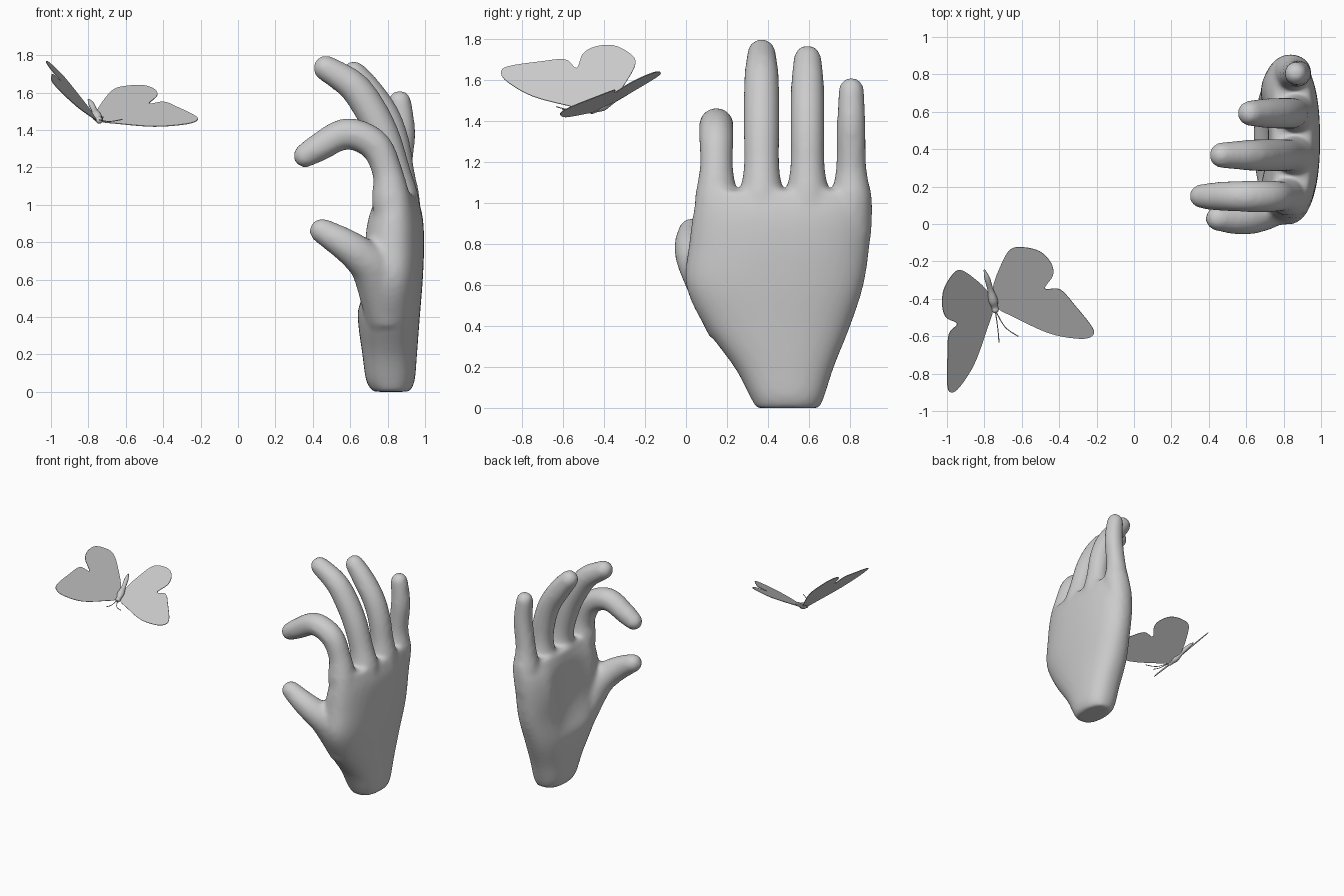
import bpy, bmesh
from math import cos, sin, pi, copysign
from mathutils import Vector

if "Cube" in bpy.data.objects:
    bpy.data.objects.remove(bpy.data.objects["Cube"])


def spline(pts, steps, closed=False):
    """Smooth curve through points of any dimension."""
    p, n = [Vector(q) for q in pts], len(pts)
    at = (lambda i: p[i % n]) if closed else (lambda i: p[max(0, min(n - 1, i))])
    out = []
    for i in range(n if closed else n - 1):
        a, b, c, d = at(i - 1), at(i), at(i + 1), at(i + 2)
        for s in range(steps):
            t = s / steps
            out.append(0.5 * (2 * b + (c - a) * t + (2 * a - 5 * b + 4 * c - d) * t**2
                              + (3 * b - a - 3 * c + d) * t**3))
    return out if closed else out + [p[-1]]


def loft(bm, rings):
    """Skin a closed tube over rings of equal size."""
    rings = [[bm.verts.new(v) for v in r] for r in rings]
    n = len(rings[0])
    for a, b in zip(rings, rings[1:]):
        for i in range(n):
            bm.faces.new((a[i], a[(i + 1) % n], b[(i + 1) % n], b[i]))
    bm.faces.new(rings[0][::-1])
    bm.faces.new(rings[-1])


def tube(bm, pts, ref, sides=20, steps=5):
    """Round tapered tube through (x, y, z, radius) with a rounded tip."""
    path = spline(pts, steps)
    end, before = path[-1], path[-2]
    d = (end.xyz - before.xyz).normalized()
    for k in (0.35, 0.65, 0.85, 0.97):
        path.append(Vector((*(end.xyz + d * end.w * k), end.w * (1 - k * k) ** 0.5)))
    rings = []
    for i, q in enumerate(path):
        t = (path[min(i + 1, len(path) - 1)].xyz - path[max(i - 1, 0)].xyz).normalized()
        u = t.cross(Vector(ref)).normalized()
        v = t.cross(u)
        rings.append([q.xyz + q.w * (u * cos(2 * pi * k / sides) + v * sin(2 * pi * k / sides))
                      for k in range(sides)])
    loft(bm, rings)


def finish(bm, name):
    bmesh.ops.recalc_face_normals(bm, faces=bm.faces)
    me = bpy.data.meshes.new(name)
    bm.to_mesh(me)
    bm.free()
    ob = bpy.data.objects.new(name, me)
    bpy.context.collection.objects.link(ob)
    return ob


def smooth(ob):
    for f in ob.data.polygons:
        f.use_smooth = True


# Palm: cross-sections as z, y min, y max, x min (palm side), x max (back)
bm = bmesh.new()
sections = [(0, .34, .65, .72, .92), (.06, .31, .675, .685, .945), (.2, .235, .72, .665, .957),
            (.4, .09, .80, .64, .972), (.6, .0, .865, .65, .988), (.8, .015, .895, .65, .995),
            (.95, .035, .908, .68, .985), (1.06, .055, .905, .745, .95)]
rings = []
for z, y0, y1, x0, x1 in spline(sections, 5):
    ring = []
    for k in range(48):
        c, s = cos(2 * pi * k / 48), sin(2 * pi * k / 48)
        y = copysign(abs(c) ** 0.85, c)
        x = copysign(abs(s) ** 0.85, s)
        hollow = 0.07 * max(0, -x) * max(0, 1 - (y / 0.6) ** 2) * max(0, 1 - ((z - .75) / .3) ** 2)
        ring.append(((x0 + x1) / 2 + x * (x1 - x0) / 2 + hollow,
                     (y0 + y1) / 2 + y * (y1 - y0) / 2, z))
    rings.append(ring)
loft(bm, rings)

# Fingers: y position, then x, z, radius along each one
fingers = {
    .148: [(.85, .85, .10), (.82, 1.02, .105), (.80, 1.17, .082), (.73, 1.32, .085),
           (.58, 1.38, .084), (.43, 1.305, .076), (.36, 1.263, .066)],
    .368: [(.86, .85, .11), (.86, 1.02, .11), (.837, 1.17, .088), (.78, 1.36, .088),
           (.70, 1.52, .088), (.61, 1.64, .083), (.47, 1.73, .07)],
    .592: [(.86, .85, .11), (.865, 1.02, .11), (.86, 1.17, .085), (.835, 1.33, .083),
           (.785, 1.47, .083), (.70, 1.60, .08), (.62, 1.70, .069)],
    .805: [(.83, .85, .10), (.85, 1.02, .10), (.855, 1.17, .075), (.878, 1.38, .071),
           (.865, 1.55, .063)],
}
for y, pts in fingers.items():
    tube(bm, [(x, y, z, r) for x, z, r in pts], (0, 1, 0))

# Thumb
tube(bm, [(.80, .22, .40, .12), (.73, .105, .64, .118), (.65, .05, .73, .10),
          (.56, .028, .795, .086), (.45, .03, .86, .069)], (0, 1, 0))
hand = finish(bm, "hand")
fuse = hand.modifiers.new("fuse", 'REMESH')
fuse.mode, fuse.voxel_size, fuse.use_smooth_shade = 'VOXEL', 0.016, True
soften = hand.modifiers.new("soften", 'SMOOTH')
soften.factor, soften.iterations = 0.5, 12

# Butterfly wings: planar outline in x, y, mirrored across the body plane
outline = [(-.755, -.345), (-.715, -.227), (-.665, -.14), (-.60, -.124), (-.503, -.147),
           (-.443, -.21), (-.433, -.275), (-.476, -.345), (-.395, -.35), (-.315, -.436),
           (-.225, -.55), (-.222, -.597), (-.29, -.613), (-.45, -.585), (-.636, -.50),
           (-.738, -.44)]
centre = Vector((-.759, -.387, 1.488))
normal = Vector((.905, .363, -.226)).normalized()
right = [Vector((x, y, 1.445 + .16 * (x + .733) + .52 * (y + .447)))
         for x, y in spline(outline, 5, True)]
left = [v - 2 * (v - centre).dot(normal) * normal for v in right]
for name, pts in (("right_wing", right), ("left_wing", left)):
    bm = bmesh.new()
    bm.faces.new([bm.verts.new(v) for v in pts])
    wing = finish(bm, name)
    sheet = wing.modifiers.new("sheet", 'SOLIDIFY')
    sheet.thickness, sheet.offset = 0.004, 0

# Butterfly body: abdomen, thorax and head
bm = bmesh.new()
tube(bm, [(-.80, -.245, 1.562, .004), (-.785, -.29, 1.54, .015), (-.768, -.35, 1.505, .016),
          (-.755, -.405, 1.475, .026), (-.746, -.44, 1.458, .018), (-.742, -.458, 1.452, .019)],
     (1, 0, 0), 12)
smooth(finish(bm, "butterfly_body"))

# Antennae
for name, mid, tip in (("right_antenna", (-.69, -.55, 1.445), (-.62, -.60, 1.456)),
                       ("left_antenna", (-.728, -.56, 1.452), (-.722, -.63, 1.468))):
    bm = bmesh.new()
    tube(bm, [(-.742, -.46, 1.455, .003), (*mid, .0025), (*tip, .003)], (0, 0, 1), 6)
    smooth(finish(bm, name))
